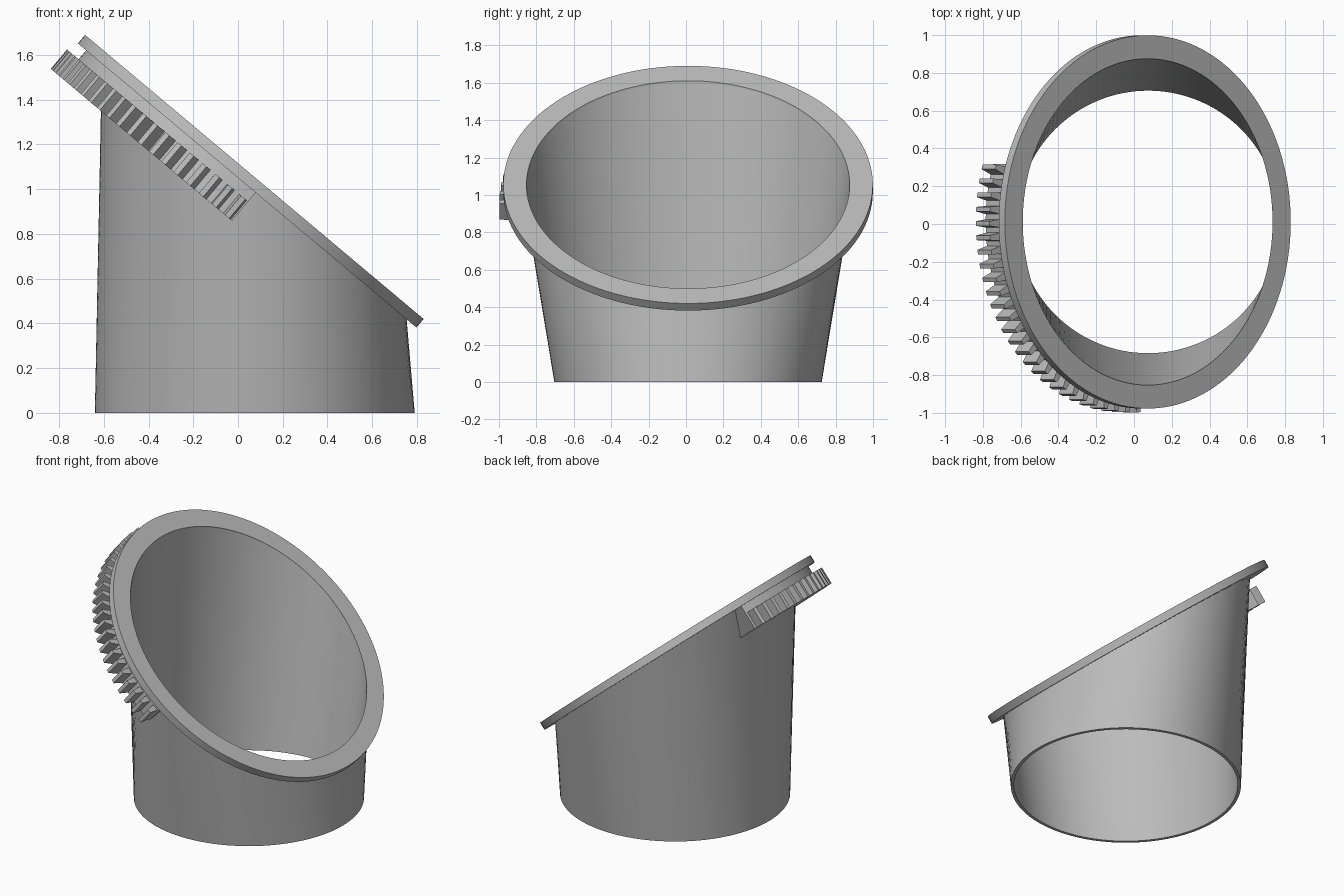
import bpy, bmesh
from math import radians, sin, cos, tan
from mathutils import Vector

if "Cube" in bpy.data.objects:
    bpy.data.objects.remove(bpy.data.objects["Cube"])

grey = bpy.data.materials.new("plain grey")
grey.use_nodes = True
grey.diffuse_color = (0.5, 0.5, 0.5, 1)
grey.node_tree.nodes["Principled BSDF"].inputs["Base Color"].default_value = (0.5, 0.5, 0.5, 1)

TILT = radians(40)
CENTRE = Vector((0.073, 0.011, 1.055))        # centre of the tilted rim face
UP = Vector((-cos(TILT), 0, sin(TILT)))       # uphill direction in the rim plane
SIDE = Vector((0, -1, 0))
NORMAL = Vector((sin(TILT), 0, cos(TILT)))
SEGMENTS = 128


def tilted(r, a, depth):
    """Point at radius r and angle a, depth below the rim face."""
    return CENTRE + UP * (r * cos(a)) + SIDE * (r * sin(a)) - NORMAL * depth


def base(r, a):
    return Vector((0.075 - r * cos(a), 0.011 - r * sin(a), 0))


def wall(a, depth):
    """Radius of the middle of the tube wall below the rim."""
    return 0.875 - depth * (tan(TILT) * cos(a) + 0.12 * (1 - cos(a)))


def finish(name, bm, smooth):
    bmesh.ops.recalc_face_normals(bm, faces=bm.faces)
    mesh = bpy.data.meshes.new(name)
    bm.to_mesh(mesh)
    bm.free()
    mesh.materials.append(grey)
    ob = bpy.data.objects.new(name, mesh)
    bpy.context.collection.objects.link(ob)
    if smooth:
        bpy.ops.object.select_all(action='DESELECT')
        ob.select_set(True)
        bpy.context.view_layer.objects.active = ob
        bpy.ops.object.shade_smooth_by_angle(angle=radians(30))
    return ob


def sweep(name, section, start=0, end=360, count=SEGMENTS):
    """Sweep a closed section, given as a function of angle, round the axis."""
    closed = end - start == 360
    bm = bmesh.new()
    steps = count if closed else count + 1
    loops = []
    for i in range(steps):
        a = radians(start + (end - start) * i / count)
        loops.append([bm.verts.new(p) for p in section(a)])
    n = len(loops[0])
    for i in range(count):
        p, q = loops[i], loops[(i + 1) % steps]
        for j in range(n):
            k = (j + 1) % n
            bm.faces.new((p[j], p[k], q[k], q[j]))
    if not closed:
        bm.faces.new(loops[0])
        bm.faces.new(loops[-1])
    return finish(name, bm, True)


# Thin tube, round at the base and blending into the tilted round rim
sweep("tube_wall", lambda a: [base(0.715, a), tilted(0.885, a, 0.004),
                              tilted(0.864, a, 0.002), base(0.695, a)])

# Flat flange around the tilted opening
sweep("rim_flange", lambda a: [tilted(0.988, a, 0), tilted(0.988, a, 0.05),
                               tilted(wall(a, 0.05), a, 0.05), tilted(0.864, a, 0)])

# Partial ring under the flange that carries the teeth
sweep("gear_ring", lambda a: [tilted(0.94, a, 0.05), tilted(0.94, a, 0.215),
                              tilted(wall(a, 0.215), a, 0.215),
                              tilted(wall(a, 0.05), a, 0.05)],
      -19, 93, 56)

# Row of tapered teeth
TEETH, FIRST, PITCH = 26, -16.8, 4.32
bm = bmesh.new()
for i in range(TEETH):
    mid = FIRST + PITCH * i
    ends = []
    for depth in (0.102, 0.215):
        ends.append([bm.verts.new(tilted(r, radians(mid + off), depth))
                     for r, off in ((0.93, -1.4), (1.008, -0.7), (1.008, 0.7), (0.93, 1.4))])
    low, high = ends
    bm.faces.new(low)
    bm.faces.new(high)
    for j in range(4):
        k = (j + 1) % 4
        bm.faces.new((low[j], low[k], high[k], high[j]))
finish("gear_teeth", bm, False)
